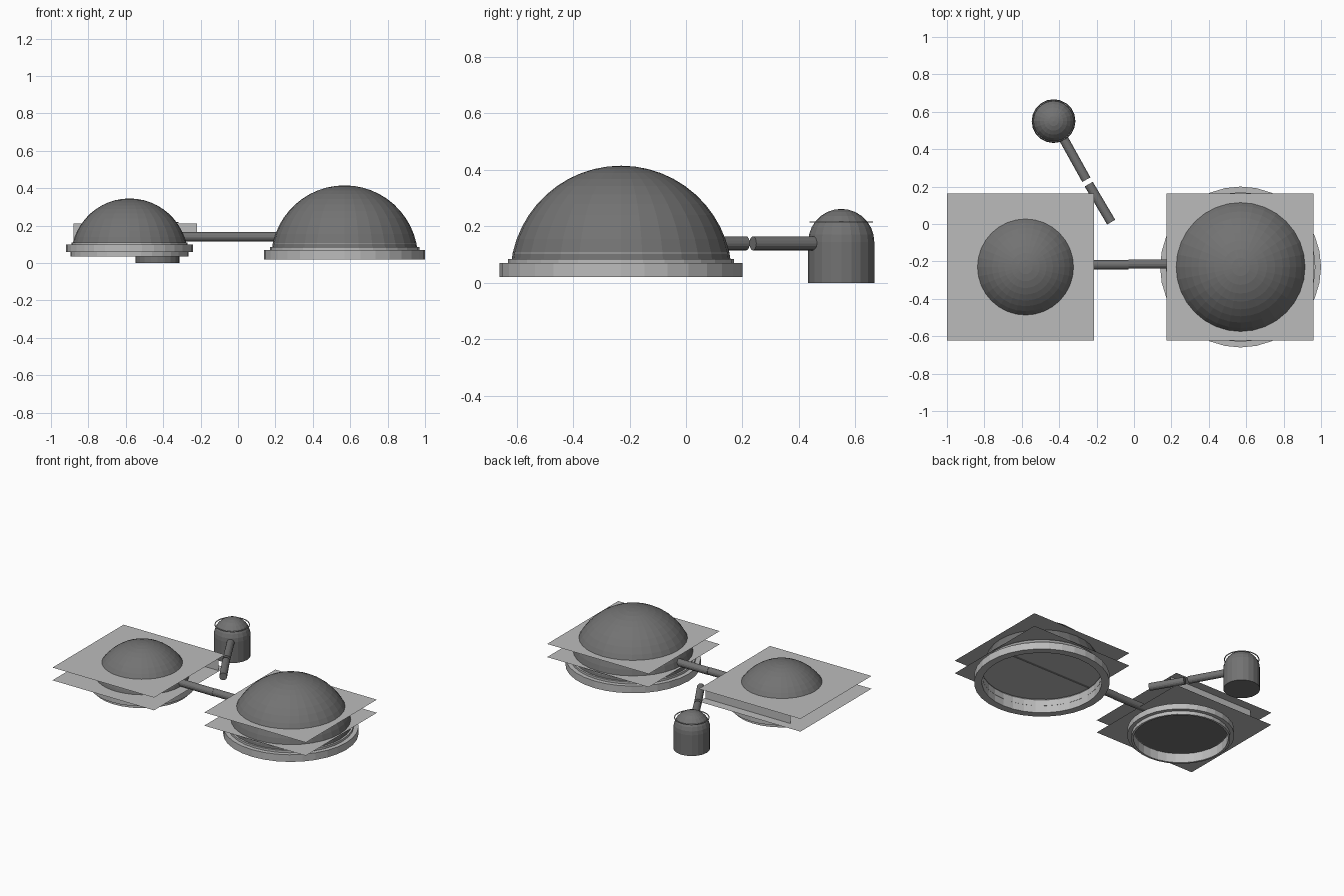
import bpy, bmesh, math
from mathutils import Vector

cube = bpy.data.objects.get("Cube")
if cube:
    bpy.data.objects.remove(cube, do_unlink=True)


def material(name, value):
    mat = bpy.data.materials.new(name)
    mat.use_nodes = True
    colour = (value, value, value, 1)
    mat.diffuse_color = colour
    mat.node_tree.nodes["Principled BSDF"].inputs["Base Color"].default_value = colour
    return mat


DARK = material("dark grey", 0.17)
LIGHT = material("light grey", 0.5)


def make(name, bm, mat):
    mesh = bpy.data.meshes.new(name)
    bm.to_mesh(mesh)
    bm.free()
    mesh.materials.append(mat)
    obj = bpy.data.objects.new(name, mesh)
    bpy.context.collection.objects.link(obj)
    return obj


def lathe(name, centre, profile, mat, segments=32, closed=False):
    """Spin a list of (radius, height) points around a vertical axis."""
    bm = bmesh.new()
    x, y = centre
    points = profile + profile[:1] if closed else profile
    verts = [bm.verts.new((x + r, y, z)) for r, z in points]
    edges = [bm.edges.new(pair) for pair in zip(verts, verts[1:])]
    bmesh.ops.spin(bm, geom=verts + edges, cent=(x, y, 0), axis=(0, 0, 1),
                   angle=math.tau, steps=segments)
    bmesh.ops.remove_doubles(bm, verts=bm.verts, dist=0.0001)
    bmesh.ops.recalc_face_normals(bm, faces=bm.faces)
    return make(name, bm, mat)


def arc(radius, base, start, steps=12):
    """Dome profile from a starting angle up to the apex."""
    angles = [start + (math.pi / 2 - start) * i / steps for i in range(steps + 1)]
    return [(radius * math.cos(a), base + radius * math.sin(a)) for a in angles]


def ring(name, centre, outer, inner, low, high):
    return lathe(name, centre, [(outer, low), (outer, high), (inner, high), (inner, low)],
                 LIGHT, closed=True)


def pipe(name, start, end, radius=0.025):
    start, end = Vector(start), Vector(end)
    axis = end - start
    bm = bmesh.new()
    bmesh.ops.create_cone(bm, cap_ends=True, segments=16, radius1=radius,
                          radius2=radius, depth=axis.length)
    obj = make(name, bm, DARK)
    obj.location = (start + end) / 2
    obj.rotation_euler = axis.to_track_quat('Z', 'Y').to_euler()
    return obj


def panel(name, corners, mat=LIGHT):
    bm = bmesh.new()
    bm.faces.new([bm.verts.new(c) for c in corners])
    return make(name, bm, mat)


def square(name, x, z, half=0.393):
    y = -0.23
    return panel(name, [(x - half, y - half, z), (x + half, y - half, z),
                        (x + half, y + half, z), (x - half, y + half, z)])


# Large dome with its foundation ring and inner liner
large = (0.57, -0.23)
lathe("large_dome", large, arc(0.393, 0.022, 0.1), DARK)
ring("large_base_ring", large, 0.43, 0.38, 0.02, 0.07)
ring("large_collar", large, 0.4, 0.38, 0.07, 0.085)
ring("large_liner", large, 0.384, 0.379, 0.07, 0.108)

# Small dome with its stepped foundation and dark floor
small = (-0.58, -0.23)
lathe("small_dome", small, arc(0.312, 0.033, 0.1), DARK)
ring("small_base_ring", small, 0.34, 0.3, 0.06, 0.1)
ring("small_foot_ring", small, 0.315, 0.3, 0.035, 0.06)
ring("small_collar", small, 0.31, 0.295, 0.1, 0.11)
lathe("small_floor", small, [(0.302, 0.1), (0, 0.1)], DARK)

# Flat square levels crossing both domes
for label, x, low in (("large", 0.568, 0.118), ("small", -0.607, 0.121)):
    square(label + "_upper_level", x, 0.21)
    square(label + "_lower_level", x, low)
panel("small_back_wall", [(-0.88, 0.1, 0.121), (-0.22, 0.1, 0.121),
                          (-0.22, 0.1, 0.21), (-0.88, 0.1, 0.21)])

# Tank with a rounded top and a thin rail
tank = (-0.43, 0.55)
lathe("tank", tank, [(0, 0), (0.117, 0)] + arc(0.117, 0.145, 0, 7), DARK, 20)
ring("tank_rail", tank, 0.112, 0.107, 0.213, 0.218)

# Connecting corridors
pipe("dome_corridor_left", (-0.4, -0.217, 0.14), (-0.03, -0.217, 0.14))
pipe("dome_corridor_right", (-0.03, -0.214, 0.14), (0.9, -0.214, 0.14))
pipe("tank_corridor_near", (-0.39, 0.48, 0.14), (-0.255, 0.237, 0.14))
pipe("tank_corridor_far", (-0.242, 0.213, 0.14), (-0.122, 0.01, 0.14))
